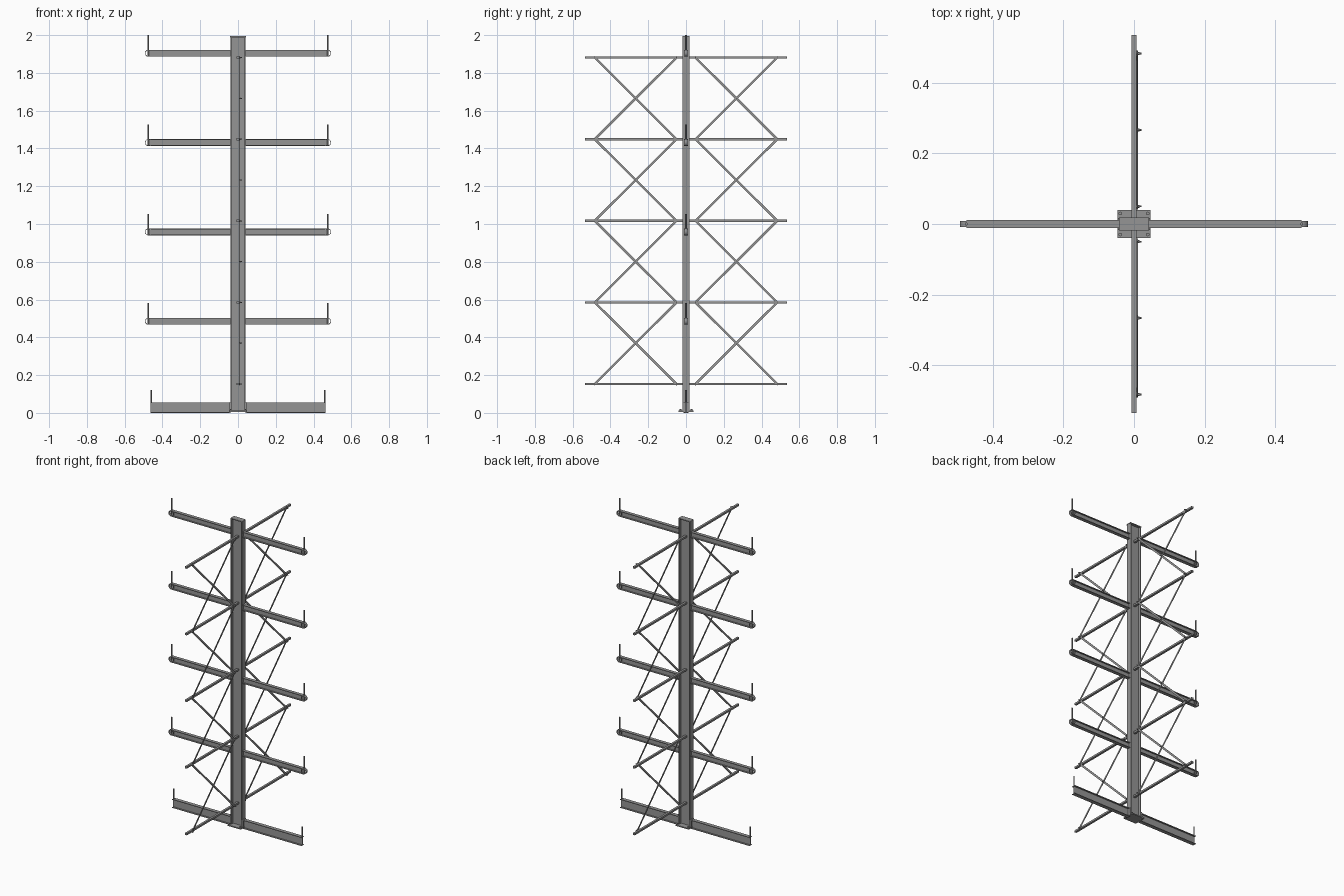
import bpy, bmesh, math
from mathutils import Vector

if "Cube" in bpy.data.objects:
    bpy.data.objects.remove(bpy.data.objects["Cube"])

steel = bpy.data.materials.new("dark_steel")
steel.diffuse_color = (0.3, 0.3, 0.3, 1)
steel.use_nodes = True
steel.node_tree.nodes["Principled BSDF"].inputs["Base Color"].default_value = steel.diffuse_color


def make(name, bm):
    bmesh.ops.recalc_face_normals(bm, faces=bm.faces)
    me = bpy.data.meshes.new(name)
    bm.to_mesh(me)
    bm.free()
    me.materials.append(steel)
    ob = bpy.data.objects.new(name, me)
    bpy.context.collection.objects.link(ob)
    return ob


def box(name, x0, x1, y0, y1, z0, z1):
    bm = bmesh.new()
    bmesh.ops.create_cube(bm, size=1)
    for v in bm.verts:
        v.co = ((x0 + x1) / 2 + v.co.x * (x1 - x0),
                (y0 + y1) / 2 + v.co.y * (y1 - y0),
                (z0 + z1) / 2 + v.co.z * (z1 - z0))
    return make(name, bm)


def i_beam(name, a, b, depth_dir, depth, width, tf, tw):
    """I section swept from a to b; depth_dir is the direction of the web."""
    a, b, d = Vector(a), Vector(b), Vector(depth_dir)
    w = (b - a).normalized().cross(d)
    h, f, t = depth / 2, width / 2, tw / 2
    half = [(f, -h), (f, -h + tf), (t, -h + tf), (t, h - tf), (f, h - tf), (f, h)]
    prof = half + [(-u, v) for u, v in reversed(half)]
    bm = bmesh.new()
    face = bm.faces.new([bm.verts.new(a + w * u + d * v) for u, v in prof])
    ext = bmesh.ops.extrude_face_region(bm, geom=[face], use_keep_orig=True)
    for v in [g for g in ext["geom"] if isinstance(g, bmesh.types.BMVert)]:
        v.co += b - a
    return make(name, bm)


def cylinder(name, centre, axis, radius, length, sides=12):
    bm = bmesh.new()
    bmesh.ops.create_cone(bm, cap_ends=True, segments=sides, radius1=radius,
                          radius2=radius, depth=length)
    q = Vector((0, 0, 1)).rotation_difference(Vector(axis))
    for v in bm.verts:
        v.co = q @ v.co + Vector(centre)
    return make(name, bm)


def bolt(name, y, z):
    """Hexagon nut on a thin shank, pointing along x."""
    cylinder(name + "_shank", (0.0135, y, z), (1, 0, 0), 0.0025, 0.015, 8)
    cylinder(name + "_nut", (0.014, y, z), (1, 0, 0), 0.0045, 0.004, 6)


def ring(name, cx, cz, r, wall, y, sides=24):
    """Short open tube lying along y."""
    bm = bmesh.new()
    loops = []
    for k in range(sides):
        t = 2 * math.pi * k / sides
        loops.append([bm.verts.new((cx + rr * math.cos(t), yy, cz + rr * math.sin(t)))
                      for rr, yy in ((r, -y), (r, y), (r - wall, y), (r - wall, -y))])
    for k in range(sides):
        p, q = loops[k], loops[(k + 1) % sides]
        for j in range(4):
            bm.faces.new((p[j], p[(j + 1) % 4], q[(j + 1) % 4], q[j]))
    return make(name, bm)


# Column, top cap and foot plate
i_beam("column", (0, 0, 0.012), (0, 0, 1.988), (1, 0, 0), 0.08, 0.036, 0.006, 0.004)
box("column_cap", -0.042, 0.042, -0.018, 0.018, 1.988, 1.994)
box("foot_plate", -0.047, 0.047, -0.039, 0.039, 0.005, 0.012)
for sx in (-1, 1):
    for sy in (-1, 1):
        cylinder("foot_bolt", (sx * 0.039, sy * 0.03, 0.012), (0, 0, 1), 0.005, 0.016, 6)

levels = [0.485 + 0.473 * k for k in range(4)]
for s in (-1, 1):
    # Base beam with its joint plate and stop pin
    i_beam("base_beam", (s * 0.04, 0, 0.028), (s * 0.464, 0, 0.028), (0, 0, 1),
           0.056, 0.024, 0.004, 0.004)
    box("base_joint_plate", min(s * 0.04, s * 0.046), max(s * 0.04, s * 0.046),
        -0.017, 0.017, 0.005, 0.058)
    cylinder("base_pin", (s * 0.46, 0, 0.086), (0, 0, 1), 0.004, 0.068)
    # Arms with rounded ends and stop pins
    for z in levels:
        i_beam("arm", (s * 0.04, 0, z), (s * 0.475, 0, z), (0, 0, 1),
               0.036, 0.022, 0.004, 0.004)
        ring("arm_end", s * 0.475, z, 0.018, 0.003, 0.009)
        cylinder("arm_pin", (s * 0.475, 0, z + 0.0395), (0, 0, 1), 0.004, 0.113)

# Horizontal braces
rows = [0.153 + 0.432 * k for k in range(5)]
for z in rows:
    for s in (-1, 1):
        box("horizontal_brace", -0.007, 0.007, min(0, s * 0.535), max(0, s * 0.535),
            z - 0.006, z + 0.006)
        for y in (0.05, 0.483):
            bolt("brace_bolt", s * y, z)


def diagonal(x, y0, z0, y1, z1):
    mid = Vector((x, (y0 + y1) / 2, (z0 + z1) / 2))
    length = math.hypot(y1 - y0, z1 - z0) + 0.012
    ob = box("diagonal_brace", -0.0012, 0.0012, -length / 2, length / 2, -0.006, 0.006)
    ob.location = mid
    ob.rotation_euler.x = math.atan2(z1 - z0, y1 - y0)


# Crossed flat bars between the horizontals
for lo, hi in zip(rows, rows[1:]):
    for s in (-1, 1):
        diagonal(0.0082, s * 0.05, lo, s * 0.483, hi)
        diagonal(0.0106, s * 0.05, hi, s * 0.483, lo)
        bolt("cross_bolt", s * 0.2665, (lo + hi) / 2)

# Smooth shading on round parts
for ob in bpy.data.objects:
    if ob.name.startswith(("arm_pin", "base_pin", "arm_end")):
        bpy.ops.object.select_all(action='DESELECT')
        ob.select_set(True)
        bpy.context.view_layer.objects.active = ob
        bpy.ops.object.shade_smooth_by_angle()
